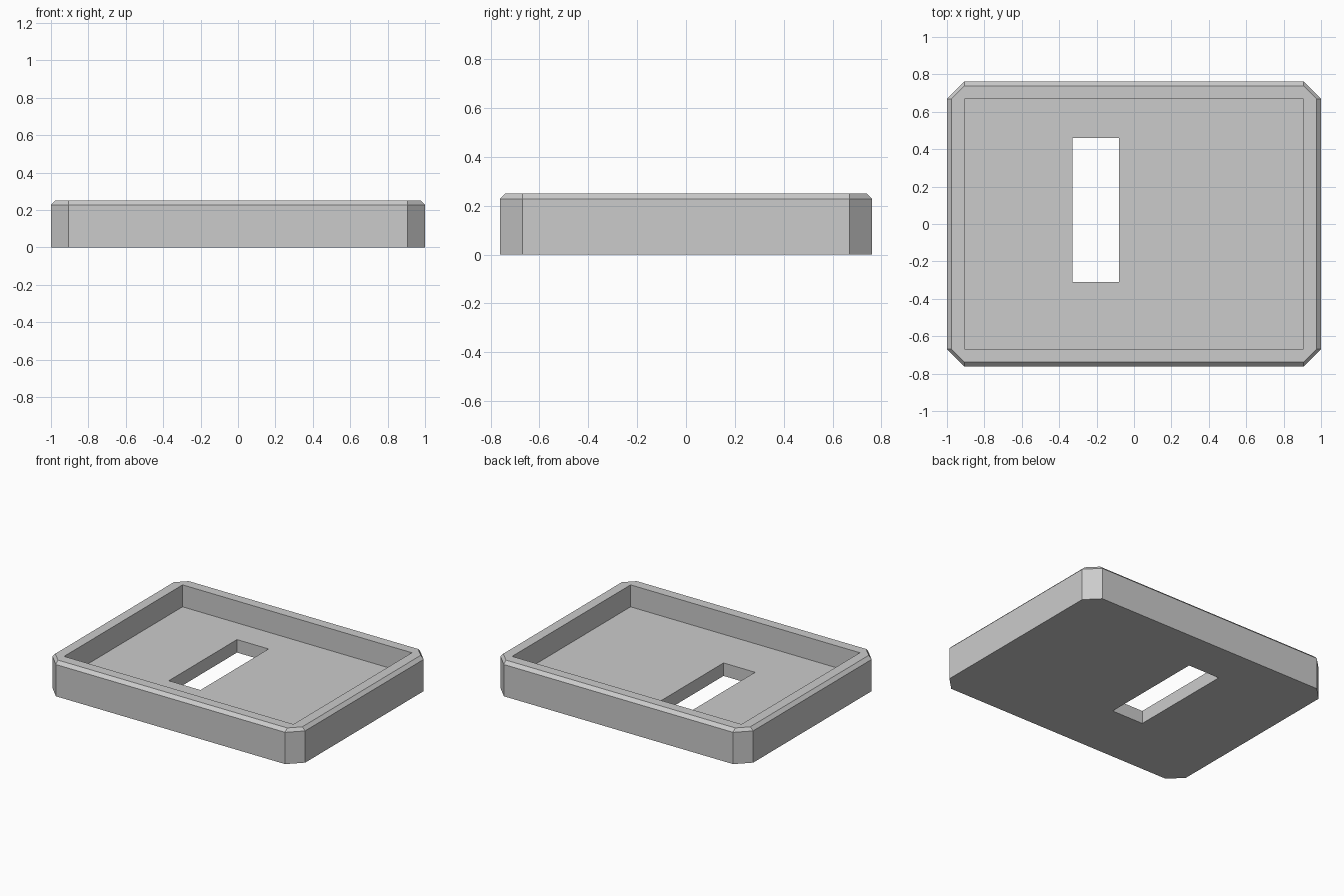
import bpy
import bmesh

HALF_X, HALF_Y, HEIGHT = 1.0, 0.762, 0.25
CORNER = 0.093      # corner cut and wall thickness
BEVEL = 0.023       # chamfer around the top rim
FLOOR = 0.093

if "Cube" in bpy.data.objects:
    bpy.data.objects.remove(bpy.data.objects["Cube"], do_unlink=True)

grey = bpy.data.materials.new("plain_grey")
grey.use_nodes = True
colour = (0.6, 0.6, 0.6, 1)
grey.diffuse_color = colour
grey.node_tree.nodes["Principled BSDF"].inputs["Base Color"].default_value = colour


def outline(inset):
    """Rectangle with cut corners, sides moved inwards by the inset."""
    x, y = HALF_X - inset, HALF_Y - inset
    cx, cy = HALF_X - CORNER, HALF_Y - CORNER
    return [(cx, -y), (x, -cy), (x, cy), (cx, y),
            (-cx, y), (-x, cy), (-x, -cy), (-cx, -y)]


def loft(name, levels):
    """Closed solid through a stack of (outline, z) levels."""
    bm = bmesh.new()
    rings = [[bm.verts.new((x, y, z)) for x, y in pts] for pts, z in levels]
    bm.faces.new(rings[0][::-1])
    bm.faces.new(rings[-1])
    for low, high in zip(rings, rings[1:]):
        n = len(low)
        for i in range(n):
            j = (i + 1) % n
            bm.faces.new((low[i], low[j], high[j], high[i]))
    mesh = bpy.data.meshes.new(name)
    bm.to_mesh(mesh)
    bm.free()
    mesh.materials.append(grey)
    obj = bpy.data.objects.new(name, mesh)
    bpy.context.collection.objects.link(obj)
    return obj


def box(name, x0, x1, y0, y1, z0, z1):
    pts = [(x0, y0), (x1, y0), (x1, y1), (x0, y1)]
    return loft(name, [(pts, z0), (pts, z1)])


# Tray body with cut corners and a chamfered rim
tray = loft("tray", [(outline(0), 0), (outline(0), HEIGHT - BEVEL),
                     (outline(BEVEL), HEIGHT)])

# Pocket and through slot
px, py = HALF_X - CORNER, HALF_Y - CORNER
cutters = [box("pocket_cutter", -px, px, -py, py, FLOOR, 1),
           box("slot_cutter", -0.33, -0.08, -0.31, 0.46, -1, 1)]
for cutter in cutters:
    cutter.hide_render = True
    mod = tray.modifiers.new(cutter.name, "BOOLEAN")
    mod.operation = "DIFFERENCE"
    mod.solver = "EXACT"
    mod.object = cutter

# Apply the cuts and drop the helpers
bpy.context.view_layer.objects.active = tray
for cutter in cutters:
    bpy.ops.object.modifier_apply(modifier=cutter.name)
    bpy.data.objects.remove(cutter, do_unlink=True)
